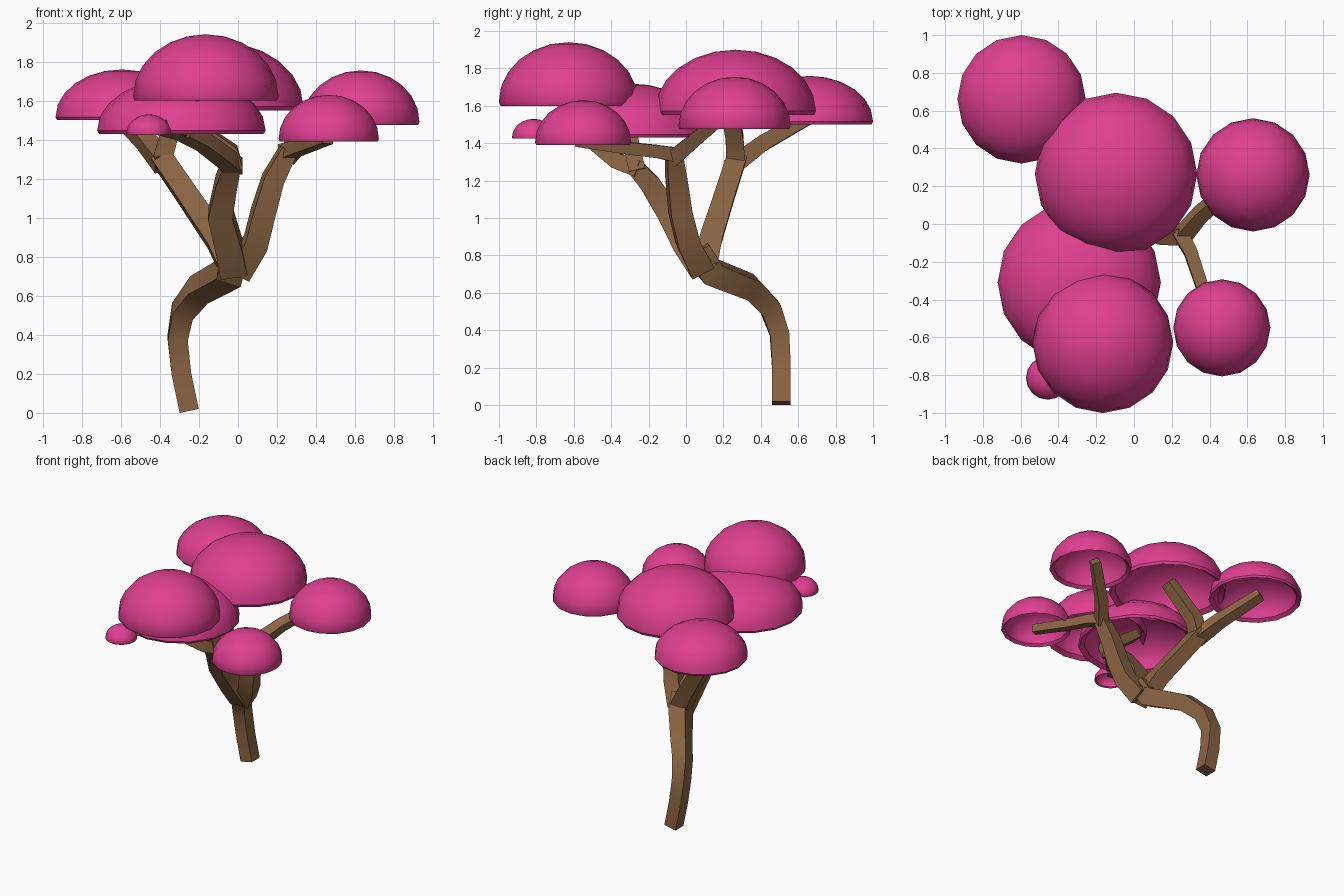
import bpy, bmesh, math
from mathutils import Vector

if "Cube" in bpy.data.objects:
    bpy.data.objects.remove(bpy.data.objects["Cube"])


def material(name, rgb):
    m = bpy.data.materials.new(name)
    m.diffuse_color = (*rgb, 1)
    m.use_nodes = True
    m.node_tree.nodes["Principled BSDF"].inputs["Base Color"].default_value = m.diffuse_color
    return m


BARK = material("brown bark", (0.26, 0.13, 0.056))
BLOSSOM = material("pink blossom", (0.74, 0.05, 0.28))


def finish(bm, name, mat, angle):
    bmesh.ops.recalc_face_normals(bm, faces=bm.faces)
    me = bpy.data.meshes.new(name)
    bm.to_mesh(me)
    bm.free()
    me.materials.append(mat)
    ob = bpy.data.objects.new(name, me)
    bpy.context.collection.objects.link(ob)
    bpy.ops.object.select_all(action='DESELECT')
    ob.select_set(True)
    bpy.context.view_layer.objects.active = ob
    bpy.ops.object.shade_smooth_by_angle(angle=math.radians(angle))
    return ob


def limb(name, path):
    """Square tube through (x, y, z, width) points, with mitred bends."""
    bm = bmesh.new()
    pts = [Vector(p[:3]) for p in path]
    rings = []
    side = Vector((1, 0, 0))
    for i, p in enumerate(pts):
        before = (p - pts[i - 1]).normalized() if i else Vector()
        after = (pts[i + 1] - p).normalized() if i < len(pts) - 1 else Vector()
        t = (before + after).normalized()
        side = (side - t * side.dot(t)).normalized()
        up = t.cross(side)
        h = path[i][3] / 2
        rings.append([bm.verts.new(p + side * a * h + up * b * h)
                      for a, b in ((1, 1), (-1, 1), (-1, -1), (1, -1))])
    for r0, r1 in zip(rings, rings[1:]):
        for k in range(4):
            bm.faces.new((r0[k], r0[k - 1], r1[k - 1], r1[k]))
    bm.faces.new(rings[0])
    bm.faces.new(rings[-1])
    return finish(bm, name, BARK, 30)


def canopy(name, x, y, z, r, h, sides=16, steps=6):
    """Hollow dome: outer shell, narrow lip, inner shell."""
    arc = [(math.sin(a), math.cos(a)) for a in
           (i * math.pi / 2 / steps for i in range(steps + 1))]
    outer = [(s, 0.06 + 0.94 * c) for s, c in arc]
    inner = [(0.89 * s, 0.07 + 0.78 * c) for s, c in reversed(arc)]
    profile = outer + [(0.975, 0)] + inner
    bm = bmesh.new()
    vs = [bm.verts.new((x + s * r, y, z + c * h)) for s, c in profile]
    edges = [bm.edges.new(e) for e in zip(vs, vs[1:])]
    bmesh.ops.spin(bm, geom=vs + edges, cent=(x, y, z), axis=(0, 0, 1),
                   angle=math.tau, steps=sides, use_duplicate=False)
    bmesh.ops.remove_doubles(bm, verts=bm.verts, dist=0.0005)
    return finish(bm, name, BLOSSOM, 35)


# Trunk, curving up to the main fork
limb("trunk", [(-.25, .51, .01, .10), (-.29, .51, .2, .10), (-.31, .50, .38, .102),
               (-.285, .45, .52, .11), (-.20, .345, .63, .12),
               (-.045, .13, .715, .135), (-.02, .06, .83, .13)])

# Back left branch and its two forks
limb("back_left_branch", [(-.03, .10, .74, .13), (-.10, .13, .88, .12),
                          (-.25, .20, 1.10, .11), (-.40, .27, 1.32, .105)])
limb("far_back_twig", [(-.38, .25, 1.28, .10), (-.48, .41, 1.40, .085), (-.63, .68, 1.55, .07)])
limb("centre_twig", [(-.39, .265, 1.29, .10), (-.35, .26, 1.43, .095), (-.15, .21, 1.68, .08)])

# Right branch and its two forks
limb("right_branch", [(.0, .08, .73, .13), (.09, .01, .87, .12), (.13, -.03, 1.03, .115),
                      (.18, -.05, 1.20, .105), (.26, -.065, 1.35, .085)])
limb("right_twig", [(.25, -.07, 1.32, .085), (.35, .05, 1.42, .075), (.57, .24, 1.58, .065)])
limb("front_right_twig", [(.24, -.04, 1.335, .08), (.30, -.15, 1.355, .07),
                          (.36, -.33, 1.375, .065), (.46, -.58, 1.41, .06)])

# Front branch and its forks
limb("front_branch", [(-.02, .08, .73, .14), (-.045, .0, .85, .135), (-.09, -.09, 1.02, .125),
                      (-.06, -.19, 1.18, .11), (-.03, -.28, 1.28, .09)])
limb("front_low_twig", [(-.02, -.25, 1.26, .09), (-.06, -.36, 1.30, .085),
                        (-.18, -.47, 1.39, .08), (-.30, -.60, 1.45, .08),
                        (-.46, -.80, 1.47, .05)])
limb("front_high_twig", [(-.29, -.59, 1.43, .08), (-.25, -.61, 1.53, .08), (-.21, -.62, 1.74, .07)])
limb("inner_twig", [(-.02, -.26, 1.25, .09), (-.04, -.28, 1.34, .085),
                    (-.14, -.29, 1.41, .075), (-.28, -.31, 1.52, .065)])

# Blossom canopies: x, y, rim height, radius, dome height
for name, *dims in (
        ("back_left_canopy", -.595, .66, 1.50, .34, .26),
        ("centre_canopy", -.095, .265, 1.55, .43, .35),
        ("right_canopy", .63, .26, 1.475, .30, .28),
        ("front_right_canopy", .465, -.55, 1.39, .257, .24),
        ("front_canopy", -.165, -.628, 1.60, .373, .34),
        ("inner_canopy", -.29, -.31, 1.43, .432, .29),
        ("small_canopy", -.457, -.815, 1.425, .115, .105)):
    canopy(name, *dims)
